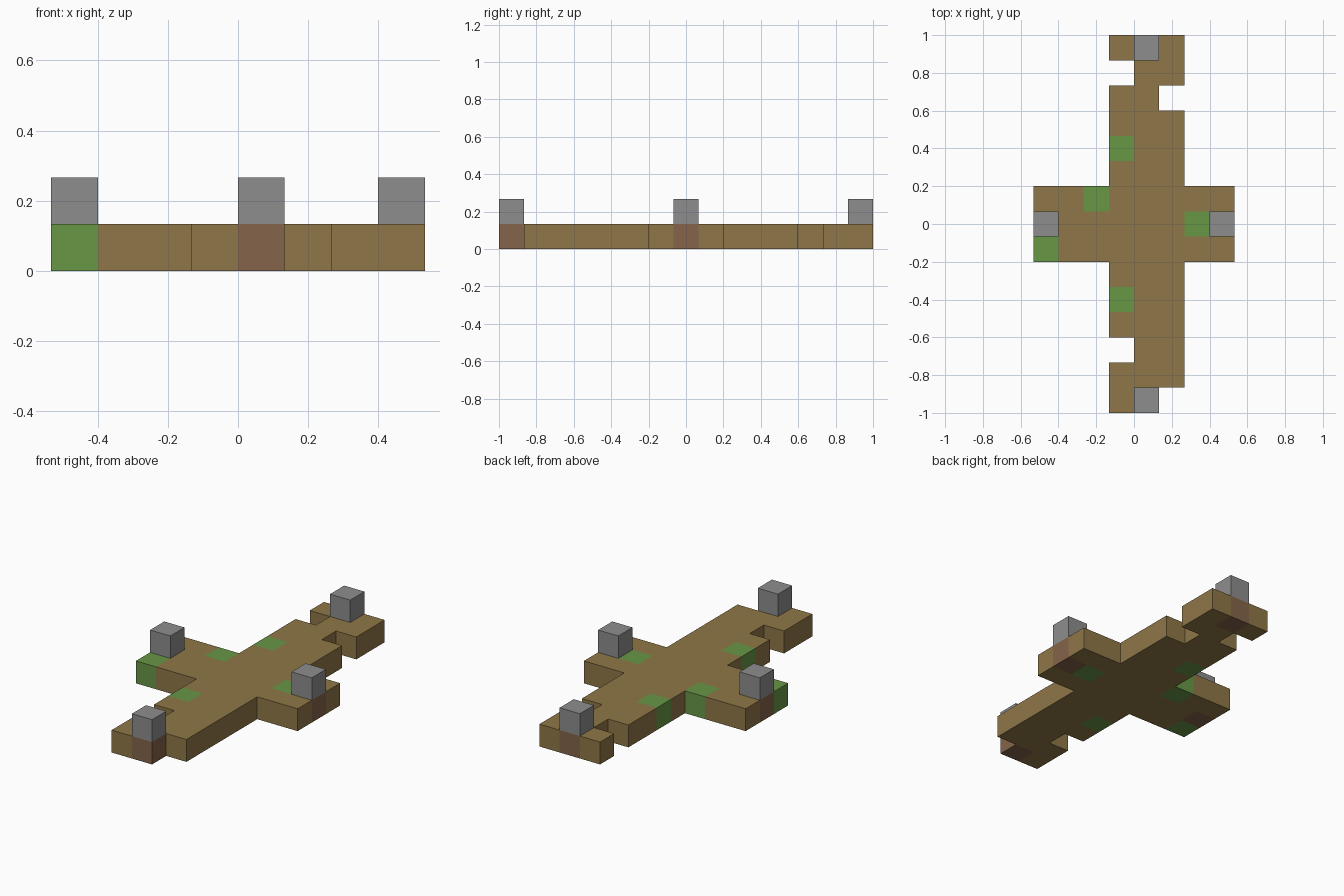
import bpy
import bmesh
from mathutils import Vector

if "Cube" in bpy.data.objects:
    bpy.data.objects.remove(bpy.data.objects["Cube"], do_unlink=True)


def make_material(name, rgb):
    # Convert display values to linear
    lin = [((c / 255 + 0.055) / 1.055) ** 2.4 for c in rgb]
    mat = bpy.data.materials.new(name)
    mat.use_nodes = True
    mat.diffuse_color = (*lin, 1)
    bsdf = next(n for n in mat.node_tree.nodes if n.type == "BSDF_PRINCIPLED")
    bsdf.inputs["Base Color"].default_value = (*lin, 1)
    return mat


earth = make_material("earth brown", (143, 119, 72))
grass = make_material("grass green", (104, 151, 70))
clay = make_material("clay brown", (133, 100, 74))
stone = make_material("stone grey", (141, 141, 141))

# Block plan, back row first: e earth, g grass, c clay under a stone post
PLAN = """
...ece..
....ee..
...ee...
...eee..
...gee..
...eee..
eegeeeee
ceeeeegc
geeeeeee
...eee..
...gee..
...eee..
....ee..
...eee..
...ec...
""".split()
KINDS = "egc"
ROWS, COLS = len(PLAN), len(PLAN[0])
S = 2 / ROWS
cells = {(i, ROWS - 1 - r): k for r, row in enumerate(PLAN)
         for i, k in enumerate(row) if k != "."}


def center(i, j, level):
    return Vector((i - (COLS - 1) / 2, j - (ROWS - 1) / 2, level + 0.5)) * S


def add_quad(bm, mid, normal, index):
    u = Vector((normal.y, normal.z, normal.x))
    v = normal.cross(u)
    corners = [mid + (normal + a * u + b * v) * S / 2
               for a, b in ((-1, -1), (1, -1), (1, 1), (-1, 1))]
    face = bm.faces.new([bm.verts.new(p) for p in corners])
    face.material_index = index


# Platform: one skin around all blocks, without inner walls
bm = bmesh.new()
sides = [(1, 0), (-1, 0), (0, 1), (0, -1)]
for (i, j), kind in cells.items():
    normals = [Vector((0, 0, 1)), Vector((0, 0, -1))]
    normals += [Vector((a, b, 0)) for a, b in sides if (i + a, j + b) not in cells]
    for n in normals:
        add_quad(bm, center(i, j, 0), n, KINDS.index(kind))
bmesh.ops.remove_doubles(bm, verts=bm.verts, dist=S / 100)
bmesh.ops.recalc_face_normals(bm, faces=bm.faces)
mesh = bpy.data.meshes.new("platform")
for mat in (earth, grass, clay):
    mesh.materials.append(mat)
bm.to_mesh(mesh)
bm.free()
bpy.context.collection.objects.link(bpy.data.objects.new("platform", mesh))

# Stone posts on the clay blocks
for (i, j), kind in cells.items():
    if kind == "c":
        bpy.ops.mesh.primitive_cube_add(size=S, location=center(i, j, 1))
        post = bpy.context.object
        post.name = "stone_post"
        post.data.materials.append(stone)
